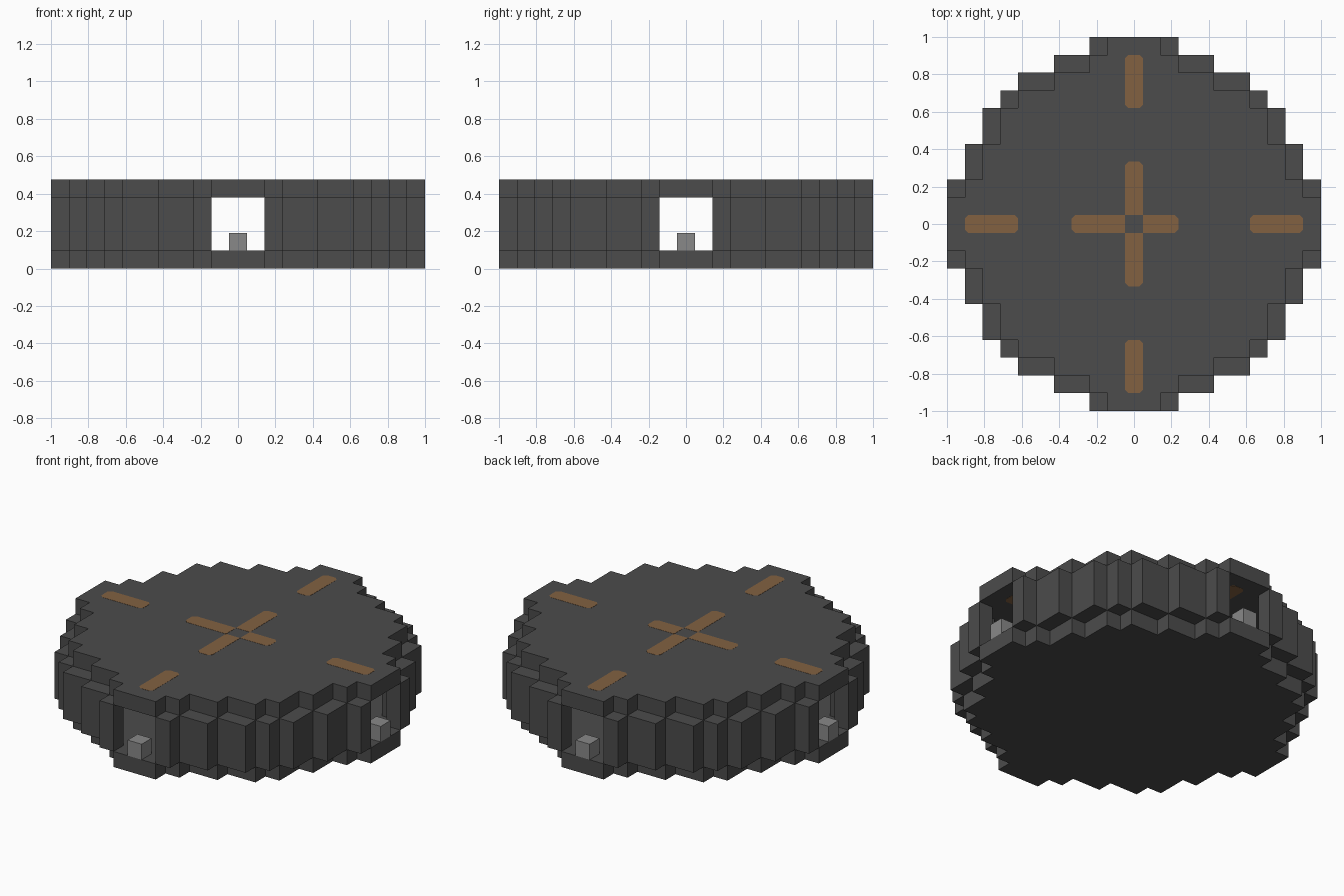
import bpy
import bmesh
from math import pi
from mathutils import Matrix, Vector

CELL = 2 / 21          # size of one block
TOP = 5 * CELL
LIP = 0.001            # how far the painted plates stand proud

cube = bpy.data.objects.get("Cube")
if cube:
    bpy.data.objects.remove(cube, do_unlink=True)


def material(name, r, g, b):
    mat = bpy.data.materials.new(name)
    mat.use_nodes = True
    mat.diffuse_color = (r, g, b, 1)
    mat.node_tree.nodes["Principled BSDF"].inputs["Base Color"].default_value = (r, g, b, 1)
    return mat


stone = material("dark grey", 0.072, 0.072, 0.072)
copper = material("brown orange", 0.225, 0.12, 0.053)
metal = material("light grey", 0.25, 0.25, 0.25)


def quarter_turn(points, k):
    turn = Matrix.Rotation(k * pi / 2, 2)
    return [turn @ Vector(p) for p in points]


def prism(bm, outline, z0, z1):
    """Raise a flat outline (in block units) into a solid from z0 to z1."""
    base = bm.faces.new([bm.verts.new((p[0] * CELL, p[1] * CELL, z0)) for p in outline])
    raised = bmesh.ops.extrude_face_region(bm, geom=[base])["geom"]
    verts = [v for v in raised if isinstance(v, bmesh.types.BMVert)]
    bmesh.ops.translate(bm, verts=verts, vec=(0, 0, z1 - z0))


def rect(x0, x1, y0, y1):
    return [(x0, y0), (x1, y0), (x1, y1), (x0, y1)]


def bar(x0, x1, near_cut, far_cut=0.2):
    """Bar outline along +x with clipped corners."""
    h, n, f = 0.5, near_cut, far_cut
    near = [(x0, h - n), (x0, n - h)]
    if n:
        near = [(x0 + n, h)] + near + [(x0 + n, -h)]
    return near + [(x1 - f, -h), (x1, f - h), (x1, h - f), (x1 - f, h)]


def build(name, mat, solids):
    mesh = bpy.data.meshes.new(name)
    bm = bmesh.new()
    for outline, z0, z1 in solids:
        prism(bm, outline, z0, z1)
    bmesh.ops.recalc_face_normals(bm, faces=bm.faces)
    bm.to_mesh(mesh)
    bm.free()
    mesh.materials.append(mat)
    obj = bpy.data.objects.new(name, mesh)
    bpy.context.collection.objects.link(obj)
    return obj


# Floor and roof slabs: a stepped disc made from one quarter outline
half_steps = [(10.5, 1.5), (9.5, 1.5), (9.5, 2.5), (8.5, 2.5), (8.5, 4.5),
              (7.5, 4.5), (7.5, 6.5)]
quarter = half_steps + [(6.5, 6.5)] + [(y, x) for x, y in reversed(half_steps)]
disc = [p for k in range(4) for p in quarter_turn(quarter, k)]
build("floor_slab", stone, [(disc, 0, CELL)])
build("roof_slab", stone, [(disc, TOP - CELL, TOP)])

# Ring of wall blocks just outside the slabs, open in the four directions
blocks = [(1.5, 2.5, 9.5, 10.5), (2.5, 4.5, 8.5, 9.5), (4.5, 6.5, 7.5, 8.5)]
blocks += [(c, d, a, b) for a, b, c, d in blocks] + [(6.5, 7.5, 6.5, 7.5)]
build("wall_ring", stone, [(quarter_turn(rect(*b), k), CELL, TOP - CELL)
                           for k in range(4) for b in blocks])

# Small block standing in each doorway
build("doorway_blocks", metal, [(quarter_turn(rect(9.5, 10.5, -0.5, 0.5), k), CELL, 2 * CELL)
                                for k in range(4)])

# Strips set in the roof, showing on its upper and lower faces
strips = []
for k in range(4):
    inner_end = 2.5 if k == 0 else 3.5
    strips += [quarter_turn(bar(0.5, inner_end, 0), k),
               quarter_turn(bar(6.5, 9.5, 0.2), k)]
for name, z in (("roof_strips", TOP), ("ceiling_strips", TOP - CELL)):
    build(name, copper, [(s, z - LIP, z + LIP) for s in strips])
